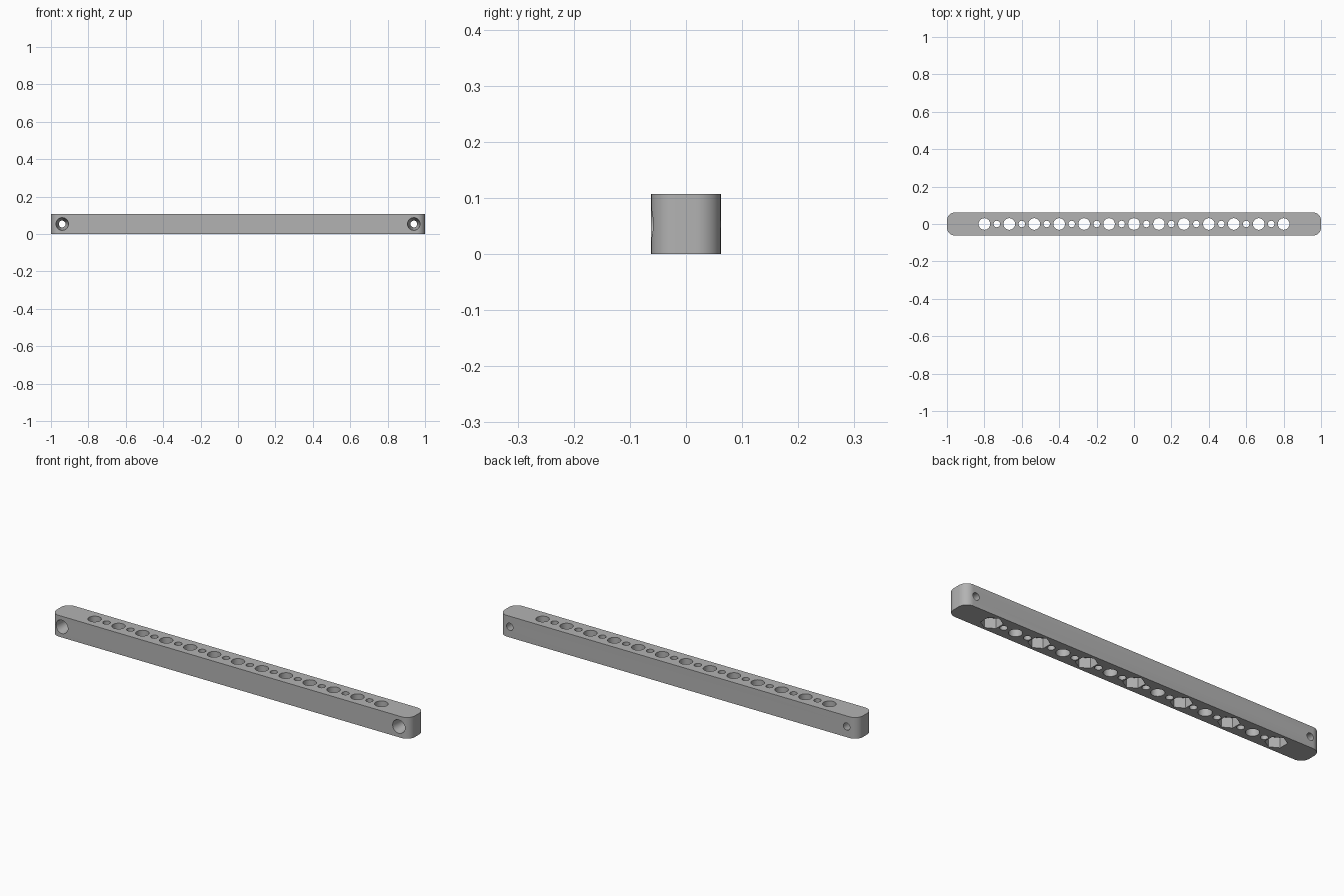
import bpy, bmesh, math
from mathutils import Matrix

cube = bpy.data.objects.get("Cube")
if cube:
    bpy.data.objects.remove(cube, do_unlink=True)

LENGTH, WIDTH, HEIGHT, CORNER = 2.0, 0.124, 0.107, 0.044
PITCH = 0.8 / 6

grey = bpy.data.materials.new("grey_plastic")
grey.use_nodes = True
colour = (0.45, 0.45, 0.45, 1)
grey.diffuse_color = colour
grey.node_tree.nodes["Principled BSDF"].inputs["Base Color"].default_value = colour


def make_object(name, bm):
    mesh = bpy.data.meshes.new(name)
    bm.to_mesh(mesh)
    bm.free()
    mesh.materials.append(grey)
    obj = bpy.data.objects.new(name, mesh)
    bpy.context.collection.objects.link(obj)
    return obj


def add_cone(bm, matrix, r1, r2, depth, sides):
    bmesh.ops.create_cone(bm, cap_ends=True, segments=sides, radius1=r1,
                          radius2=r2, depth=depth, matrix=matrix)


# Bar body with rounded upright corners
bm = bmesh.new()
bmesh.ops.create_cube(bm, size=1, matrix=Matrix.Translation((0, 0, HEIGHT / 2))
                      @ Matrix.Diagonal((LENGTH, WIDTH, HEIGHT, 1)))
upright = [e for e in bm.edges if abs(e.verts[0].co.z - e.verts[1].co.z) > 0.01]
bmesh.ops.bevel(bm, geom=upright, offset=CORNER, segments=12, profile=0.5, affect='EDGES')
bar = make_object("perforated_bar", bm)

# Row of alternating large and small vertical holes
holes = bmesh.new()
for i in range(25):
    radius = 0.031 if i % 2 == 0 else 0.0175
    place = Matrix.Translation(((i - 12) * PITCH / 2, 0, HEIGHT / 2))
    add_cone(holes, place, radius, radius, HEIGHT * 2, 40)

# Tapered cross holes at both ends, wide at the front
for x in (-0.94, 0.94):
    place = Matrix.Translation((x, 0, HEIGHT / 2)) @ Matrix.Rotation(-math.pi / 2, 4, 'X')
    add_cone(holes, place, 0.034, 0.018, WIDTH + 0.002, 40)

# Hexagonal nut pockets under every second large hole
pockets = bmesh.new()
for i in range(-6, 7, 2):
    place = Matrix.Translation((i * PITCH, 0, 0))
    add_cone(pockets, place, 0.05, 0.05, 0.1, 6)

cutters = [make_object("hole_cutter", holes), make_object("pocket_cutter", pockets)]
bpy.ops.object.select_all(action='DESELECT')
bpy.context.view_layer.objects.active = bar
bar.select_set(True)
for cutter in cutters:
    cutter.hide_render = True
    mod = bar.modifiers.new(cutter.name, 'BOOLEAN')
    mod.operation = 'DIFFERENCE'
    mod.solver = 'EXACT'
    mod.object = cutter
    bpy.ops.object.modifier_apply(modifier=mod.name)
    bpy.data.objects.remove(cutter, do_unlink=True)

bpy.ops.object.shade_smooth_by_angle(angle=math.radians(30))
